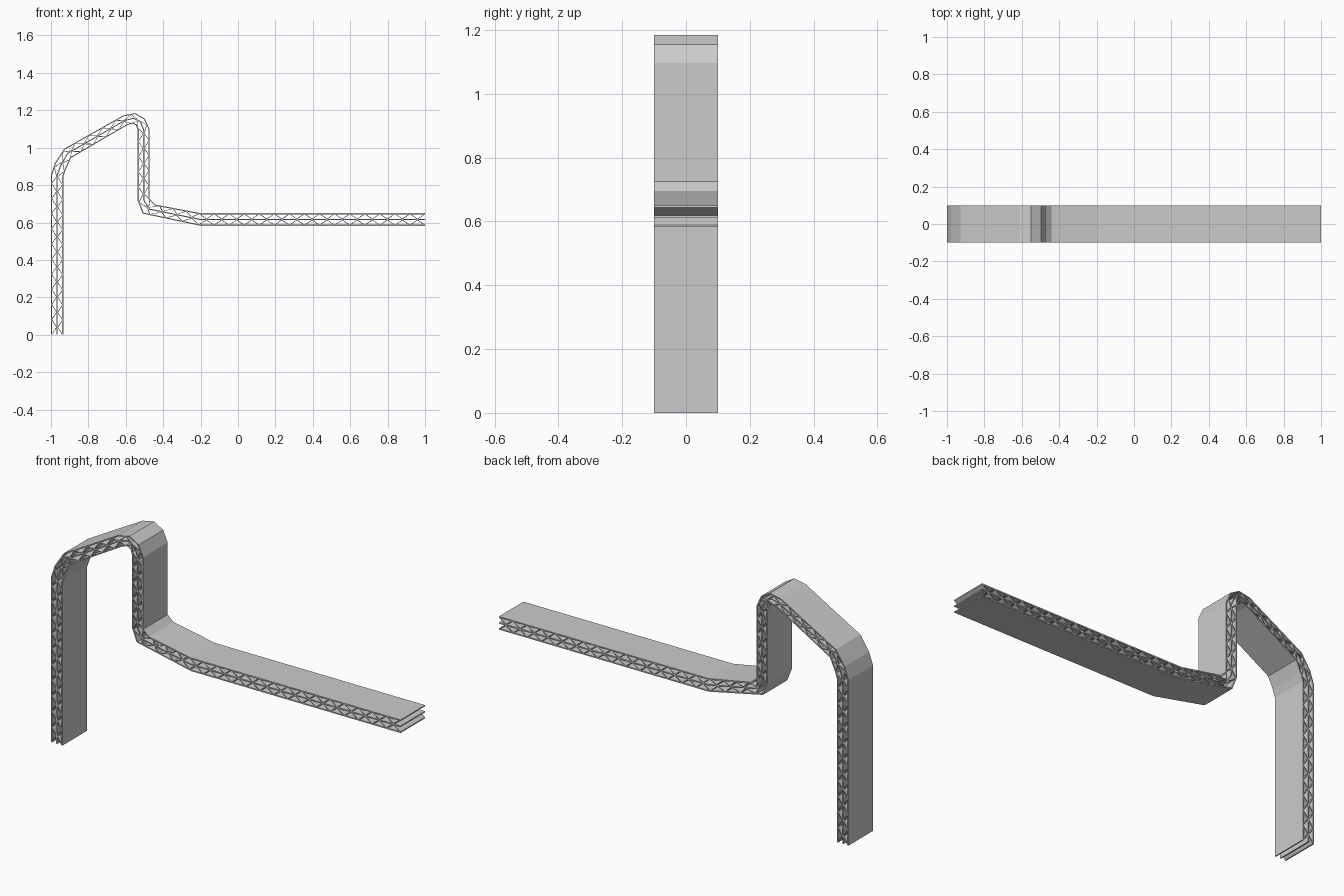
import bpy, bmesh
from mathutils import Vector

if "Cube" in bpy.data.objects:
    bpy.data.objects.remove(bpy.data.objects["Cube"])

HALF = 0.1      # half depth in y
# matching bend points (x, z) on the lower/inner and upper/outer surface
OUTER = [(-1, 0), (-1, .855), (-.978, .92), (-.928, .995), (-.615, 1.172), (-.55, 1.185),
         (-.498, 1.155), (-.472, 1.097), (-.472, .725), (-.44, .695), (-.2, .65), (1, .65)]
INNER = [(-.934, 0), (-.934, .845), (-.92, .885), (-.893, .945), (-.597, 1.118), (-.565, 1.13),
         (-.545, 1.12), (-.536, 1.092), (-.536, .715), (-.51, .648), (-.2, .582), (1, .582)]
O = [Vector(p) for p in OUTER]
I = [Vector(p) for p in INNER]
M = [(a + b) / 2 for a, b in zip(O, I)]
LENS = [(M[k + 1] - M[k]).length for k in range(len(M) - 1)]
TOTAL = sum(LENS)


def row(f):
    """Bend points at fraction f of the board thickness (0 inner, 1 outer)."""
    return [i.lerp(o, f) for i, o in zip(I, O)]


def at(s, f):
    """Point at distance s along the board and thickness fraction f."""
    for k, n in enumerate(LENS):
        if s <= n or k == len(LENS) - 1:
            t = min(s / n, 1)
            r0, r1 = I[k].lerp(O[k], f), I[k + 1].lerp(O[k + 1], f)
            return r0.lerp(r1, t)
        s -= n


def slab(name, low, high):
    """Solid strip between two profile lines, extruded through y."""
    bm = bmesh.new()
    rings = []
    for a, b in zip(low, high):
        rings.append([bm.verts.new((p.x, y, p.y)) for p, y in
                      ((a, -HALF), (b, -HALF), (b, HALF), (a, HALF))])
    for r, q in zip(rings, rings[1:]):
        for k in range(4):
            j = (k + 1) % 4
            bm.faces.new((r[k], r[j], q[j], q[k]))
    bm.faces.new(rings[0])
    bm.faces.new(rings[-1])
    bmesh.ops.recalc_face_normals(bm, faces=bm.faces)
    me = bpy.data.meshes.new(name)
    bm.to_mesh(me)
    bm.free()
    ob = bpy.data.objects.new(name, me)
    bpy.context.collection.objects.link(ob)


# three flat liner sheets
for name, f0, f1 in (("inner_sheet", 0, .09), ("middle_sheet", .455, .545), ("outer_sheet", .91, 1)):
    slab(name, row(f0), row(f1))

# two mirrored zigzag cores that meet on the middle sheet
N = 2 * round(TOTAL / 0.08)
T = .03
for name, mid, face in (("inner_core", .46, .06), ("outer_core", .54, .94)):
    fr = [mid if k % 2 else face for k in range(N + 1)]
    slab(name, [at(TOTAL * k / N, f - T) for k, f in enumerate(fr)],
         [at(TOTAL * k / N, f + T) for k, f in enumerate(fr)])
